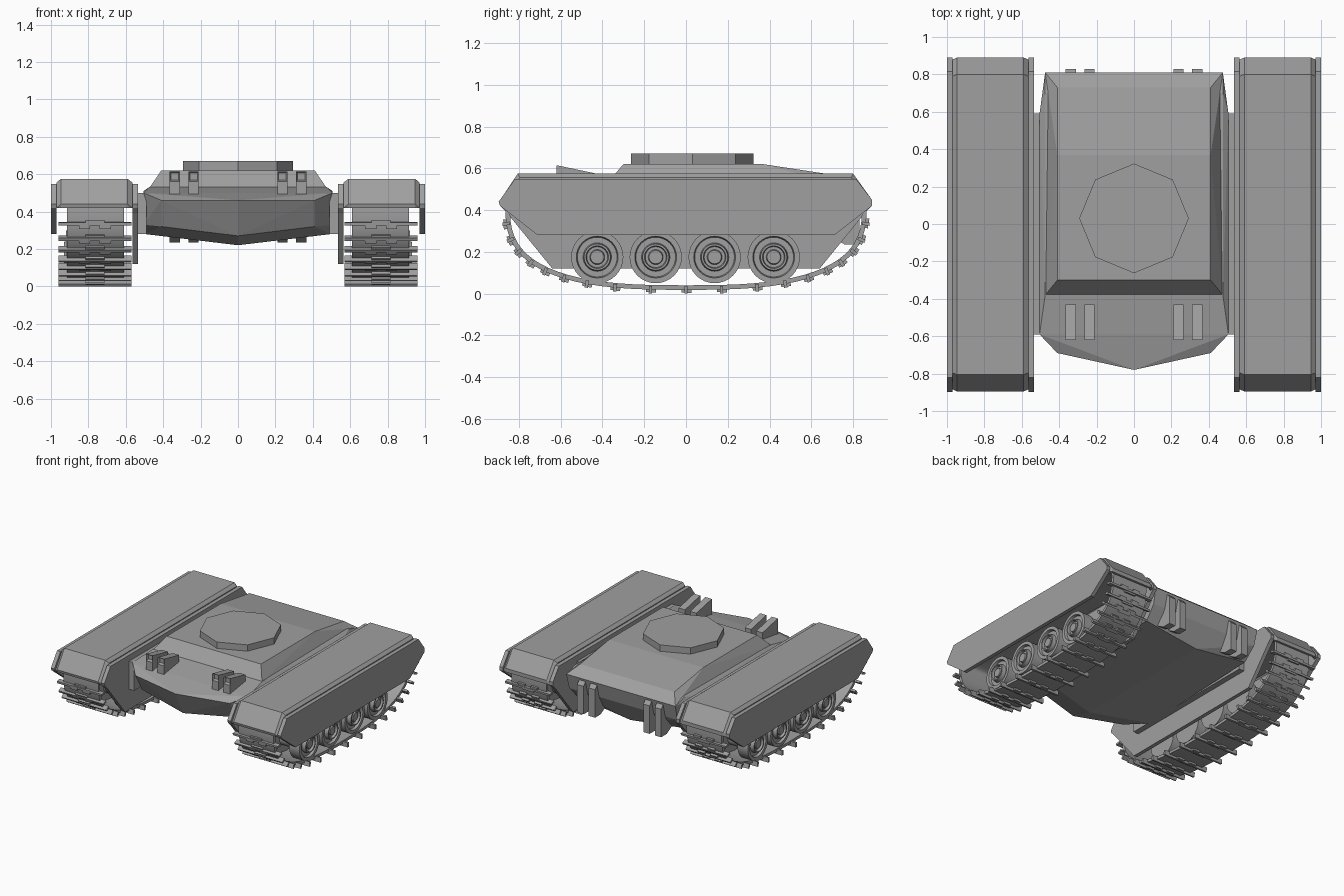
import bpy, bmesh, math
from mathutils import Vector, Matrix

if "Cube" in bpy.data.objects:
    bpy.data.objects.remove(bpy.data.objects["Cube"])

grey = bpy.data.materials.new("armour grey")
grey.diffuse_color = (0.35, 0.35, 0.35, 1)
grey.use_nodes = True
grey.node_tree.nodes["Principled BSDF"].inputs["Base Color"].default_value = grey.diffuse_color


def finish(name, bm, smooth=False):
    bmesh.ops.recalc_face_normals(bm, faces=bm.faces[:])
    me = bpy.data.meshes.new(name)
    bm.to_mesh(me)
    bm.free()
    me.materials.append(grey)
    ob = bpy.data.objects.new(name, me)
    bpy.context.collection.objects.link(ob)
    if smooth:
        bpy.ops.object.select_all(action='DESELECT')
        ob.select_set(True)
        bpy.context.view_layer.objects.active = ob
        bpy.ops.object.shade_smooth_by_angle(angle=math.radians(30))
    return ob


def loft(bm, sections, cap=True):
    """Bridge equal closed loops of points, optionally capping the ends."""
    rings = [[bm.verts.new(p) for p in s] for s in sections]
    n = len(rings[0])
    for a, b in zip(rings, rings[1:]):
        for i in range(n):
            bm.faces.new((a[i], a[(i + 1) % n], b[(i + 1) % n], b[i]))
    if cap:
        bm.faces.new(rings[0])
        bm.faces.new(rings[-1])


def slab(bm, profile, x0, x1):
    """Extrude a (y, z) profile across x."""
    loft(bm, [[(x, y, z) for y, z in profile] for x in (x0, x1)])


def hull(name, half):
    """Convex body from points mirrored across x."""
    bm = bmesh.new()
    for x, y, z in half:
        bm.verts.new((x, y, z))
        if x:
            bm.verts.new((-x, y, z))
    res = bmesh.ops.convex_hull(bm, input=bm.verts[:])
    junk = [v for v in res["geom_interior"] if isinstance(v, bmesh.types.BMVert)]
    bmesh.ops.delete(bm, geom=junk, context='VERTS')
    bmesh.ops.dissolve_limit(bm, angle_limit=0.02, verts=bm.verts[:], edges=bm.edges[:])
    return finish(name, bm)


# Lower hull with pointed prow and keeled belly
hull("lower_hull", [
    (0.475, -0.38, 0.53), (0.505, -0.59, 0.50), (0.41, -0.69, 0.46), (0, -0.78, 0.46),
    (0.505, 0.59, 0.51), (0.475, 0.81, 0.50), (0.475, 0.70, 0.53),
    (0.505, -0.52, 0.33), (0.41, -0.61, 0.32), (0, -0.68, 0.27),
    (0.50, -0.42, 0.28), (0, -0.50, 0.22),
    (0.505, 0.55, 0.33), (0.47, 0.78, 0.38), (0.46, 0.69, 0.28), (0, 0.69, 0.22)])

# Raised deck with sloping engine cover
hull("upper_deck", [
    (0.41, -0.30, 0.62), (0.41, 0.37, 0.62), (0.41, 0.73, 0.565),
    (0.475, -0.38, 0.525), (0.475, 0.81, 0.50)])

# Octagonal turret base
bm = bmesh.new()
loft(bm, [[(0.293 * math.cos(k * math.pi / 4), 0.03 + 0.293 * math.sin(k * math.pi / 4), z)
           for k in range(8)] for z in (0.61, 0.67)])
finish("turret_base", bm)

# Brackets: front lugs with recessed sockets, rear hanging lugs
front_lug = [(-0.62, 0.47), (-0.62, 0.562), (-0.62, 0.615), (-0.43, 0.575), (-0.43, 0.50)]
rear_lug = [(0.83, 0.235), (0.83, 0.455), (0.79, 0.50), (0.72, 0.48), (0.68, 0.28), (0.76, 0.235)]
for s, side in ((1, "right"), (-1, "left")):
    for x0, x1, part in ((0.21, 0.265, "inner"), (0.31, 0.365, "outer")):
        bm = bmesh.new()
        slab(bm, front_lug, s * x0, s * x1)
        bmesh.ops.recalc_face_normals(bm, faces=bm.faces[:])
        socket = [f for f in bm.faces if f.normal.y < -0.9 and f.calc_center_median().z > 0.565]
        bmesh.ops.inset_individual(bm, faces=socket, thickness=0.011, depth=-0.02)
        finish(f"front_bracket_{part}_{side}", bm)
        bm = bmesh.new()
        slab(bm, rear_lug, s * x0, s * x1)
        finish(f"rear_bracket_{part}_{side}", bm)

# Track path: lower and upper halves of a rounded, squarish oval
MID, N = 0.42, 2.8


def track_point(a, inset=0.0):
    c, s = math.cos(a), math.sin(a)
    b = 0.402 if s < 0 else 0.10
    y = (0.865 - inset) * math.copysign(abs(c) ** (2 / N), c)
    return y, MID + (b - inset) * math.copysign(abs(s) ** (2 / N), s)


def track_height(y):
    return MID - 0.402 * max(0.0, 1 - (abs(y) / 0.865) ** N) ** (1 / N)


cleat_y = [0, 0.17, 0.34, 0.475, 0.585, 0.675, 0.745, 0.803, 0.84, 0.861]
cleat_y += [-y for y in cleat_y[1:]]

outer_skirt = [(-0.89, 0.42), (-0.897, 0.44), (-0.82, 0.548), (0.815, 0.548),
               (0.89, 0.45), (0.89, 0.42), (0.71, 0.28), (-0.71, 0.28)]
inner_skirt = outer_skirt[:6] + [(0.86, 0.39), (0.64, 0.12), (-0.64, 0.12), (-0.86, 0.39)]
fender_out = [(-0.89, 0.42), (-0.895, 0.44), (-0.805, 0.575), (0.80, 0.575), (0.89, 0.45), (0.89, 0.42)]
fender_in = [(0.873, 0.42), (0.79, 0.55), (-0.79, 0.55), (-0.873, 0.42)]
wheel = [(0.62, 0.0), (0.62, 0.125), (0.70, 0.125), (0.70, 0.06), (0.83, 0.06), (0.83, 0.125),
         (0.92, 0.125), (0.92, 0.10), (0.90, 0.095), (0.90, 0.068), (0.93, 0.063),
         (0.93, 0.054), (0.91, 0.05), (0.91, 0.036), (0.925, 0.032), (0.925, 0.0)]

for s, side in ((1, "right"), (-1, "left")):
    # Mount between hull and track unit
    bm = bmesh.new()
    slab(bm, [(-0.59, 0.28), (-0.59, 0.50), (0.59, 0.50), (0.59, 0.28)], s * 0.49, s * 0.54)
    finish("track_mount_" + side, bm)

    # Skirts either side of the track
    bm = bmesh.new()
    slab(bm, outer_skirt, s * 0.97, s * 1.0)
    finish("outer_skirt_" + side, bm)
    bm = bmesh.new()
    slab(bm, inner_skirt, s * 0.535, s * 0.565)
    finish("inner_skirt_" + side, bm)

    # Fender roof with chamfered long edges
    bm = bmesh.new()
    low = [(y * 0.988, z - 0.02 if z > 0.43 else z) for y, z in fender_out]
    thin = [(y * 0.98, z - 0.02 if z > 0.43 else z) for y, z in fender_in]
    loft(bm, [[(s * x, y, z) for y, z in prof] for x, prof in (
        (0.565, low + thin), (0.59, fender_out + fender_in),
        (0.947, fender_out + fender_in), (0.97, low + thin))])
    finish("fender_" + side, bm)

    # Track band
    bm = bmesh.new()
    rings = []
    for k in range(72):
        a = 2 * math.pi * k / 72
        (yo, zo), (yi, zi) = track_point(a), track_point(a, 0.022)
        rings.append([(s * 0.61, yo, zo), (s * 0.915, yo, zo), (s * 0.915, yi, zi), (s * 0.61, yi, zi)])
    loft(bm, rings + rings[:1], cap=False)
    bmesh.ops.remove_doubles(bm, verts=bm.verts[:], dist=1e-5)
    finish("track_band_" + side, bm, True)

    # Cleats: a long bar with two guide blocks, square to the band
    bm = bmesh.new()
    for y in cleat_y:
        e = 0.003
        t = Vector((0, 2 * e, track_height(y + e) - track_height(y - e))).normalized()
        n = Vector((0, t.z, -t.y))
        basis = Matrix((Vector((1, 0, 0)), t, n)).transposed().to_4x4()
        place = Matrix.Translation((0, y, track_height(y))) @ basis
        for cx, ct, cn, sx, st, sn in ((0.765, 0, 0, 0.39, 0.016, 0.036),
                                       (0.71, 0.016, 0.004, 0.06, 0.02, 0.02),
                                       (0.82, 0.016, 0.004, 0.06, 0.02, 0.02),
                                       (0.765, -0.014, 0.002, 0.1, 0.014, 0.02)):
            bmesh.ops.create_cube(bm, size=1, matrix=place @ Matrix.Translation((s * cx, ct, cn))
                                  @ Matrix.Diagonal((sx, st, sn, 1)))
    finish("track_cleats_" + side, bm)

    # Road wheels
    for i, yc in enumerate((-0.425, -0.145, 0.137, 0.42)):
        bm = bmesh.new()
        vs = [bm.verts.new((s * x, yc, 0.175 + r)) for x, r in wheel]
        es = [bm.edges.new(p) for p in zip(vs, vs[1:])]
        bmesh.ops.spin(bm, geom=vs + es, cent=(0, yc, 0.175), axis=(1, 0, 0),
                       angle=2 * math.pi, steps=32, use_merge=True)
        bmesh.ops.remove_doubles(bm, verts=bm.verts[:], dist=1e-5)
        finish(f"road_wheel_{i + 1}_{side}", bm, True)
